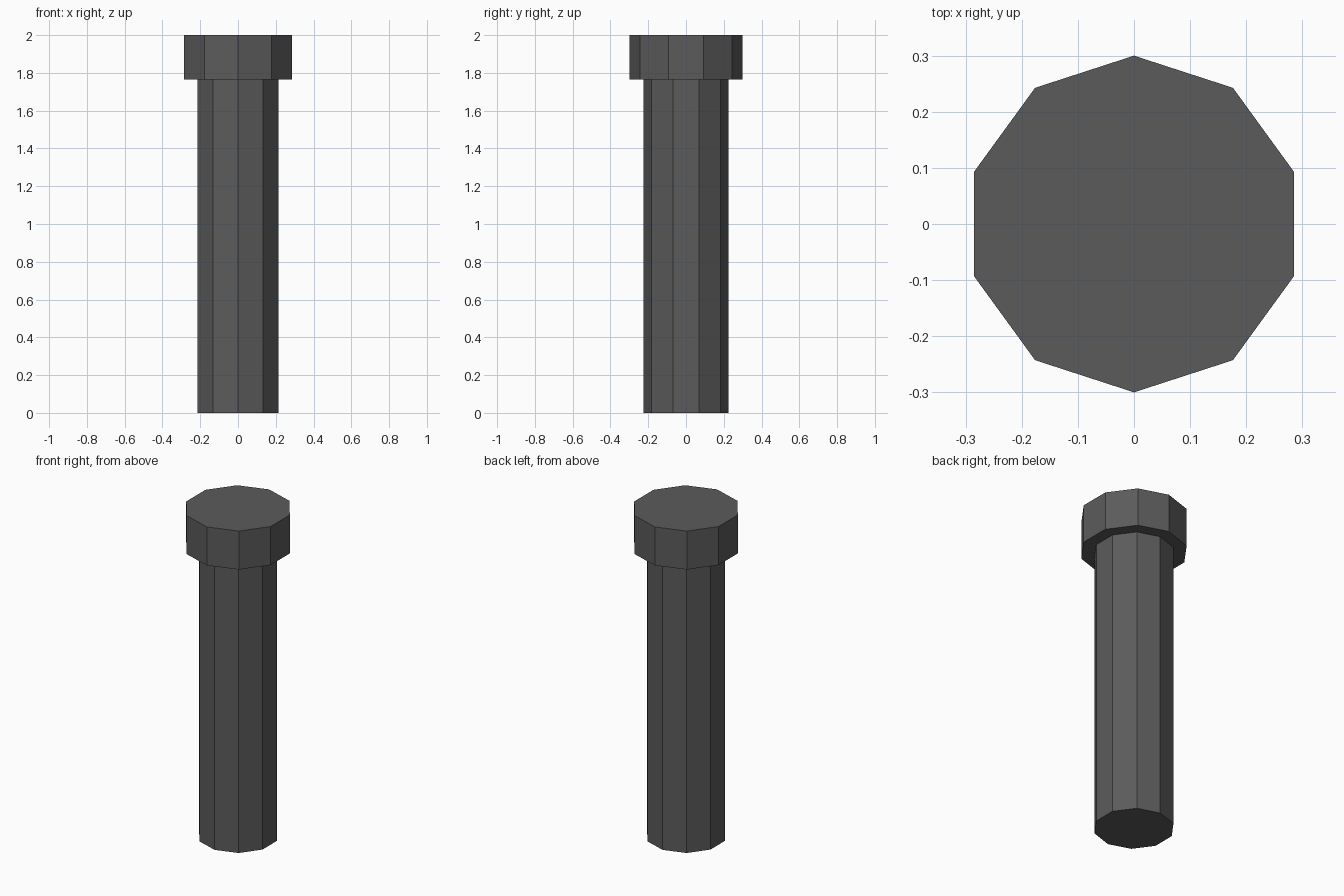
import bpy, bmesh, math

if "Cube" in bpy.data.objects:
    bpy.data.objects.remove(bpy.data.objects["Cube"])

SIDES = 10

metal = bpy.data.materials.new("dark_grey")
metal.diffuse_color = (0.105, 0.105, 0.105, 1)
metal.use_nodes = True
metal.node_tree.nodes["Principled BSDF"].inputs["Base Color"].default_value = metal.diffuse_color

# Stepped profile from the foot of the shaft to the top of the head: (radius, z)
profile = [(0.225, 0.0), (0.225, 1.765), (0.30, 1.765), (0.30, 2.0)]

bm = bmesh.new()
rings = []
for r, z in profile:
    rings.append([bm.verts.new((r * math.sin(2 * math.pi * i / SIDES),
                                r * math.cos(2 * math.pi * i / SIDES), z))
                  for i in range(SIDES)])

# Shaft sides, underside of the head, head sides
for low, high in zip(rings, rings[1:]):
    for i in range(SIDES):
        j = (i + 1) % SIDES
        bm.faces.new((low[i], low[j], high[j], high[i]))

# Flat end caps
bm.faces.new(rings[0])
bm.faces.new(rings[-1])
bmesh.ops.recalc_face_normals(bm, faces=bm.faces)

mesh = bpy.data.meshes.new("bolt")
bm.to_mesh(mesh)
bm.free()
mesh.materials.append(metal)
bpy.context.collection.objects.link(bpy.data.objects.new("bolt", mesh))
